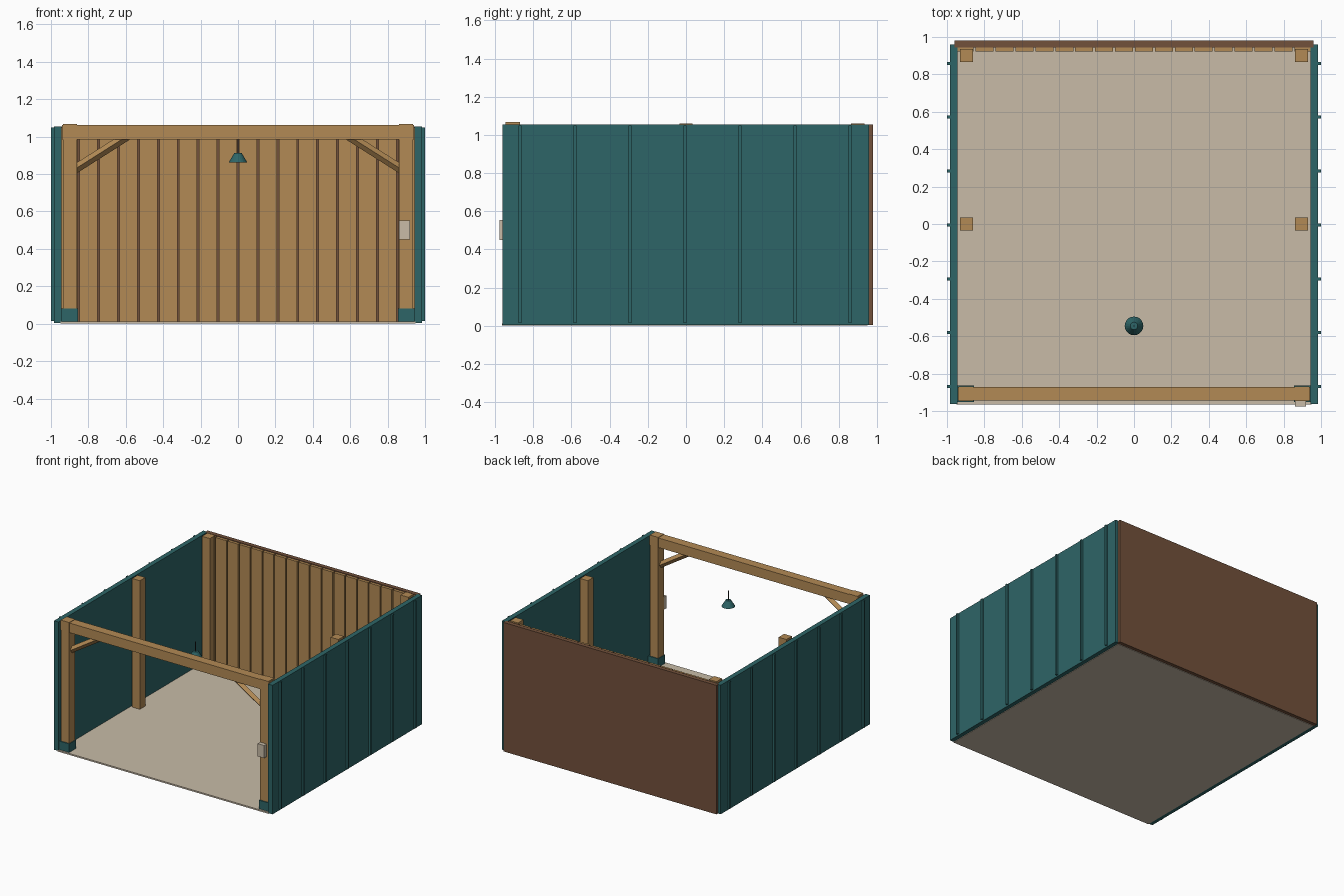
import bpy, math
from mathutils import Vector

cube = bpy.data.objects.get("Cube")
if cube:
    bpy.data.objects.remove(cube, do_unlink=True)


def material(name, r, g, b):
    m = bpy.data.materials.new(name)
    m.use_nodes = True
    m.diffuse_color = (r, g, b, 1)
    m.node_tree.nodes["Principled BSDF"].inputs["Base Color"].default_value = (r, g, b, 1)
    return m


teal = material("teal paint", 0.027, 0.13, 0.135)
wood = material("light timber", 0.45, 0.255, 0.09)
brown = material("dark timber", 0.17, 0.082, 0.044)
stone = material("pale concrete", 0.58, 0.50, 0.39)
black = material("black cord", 0.02, 0.02, 0.02)


def box(name, mat, x, y, z):
    """Box given by its (low, high) range on each axis."""
    bpy.ops.mesh.primitive_cube_add(size=1, location=[sum(r) / 2 for r in (x, y, z)])
    o = bpy.context.object
    o.name = name
    o.scale = [r[1] - r[0] for r in (x, y, z)]
    bpy.ops.object.transform_apply(location=False, rotation=False, scale=True)
    o.data.materials.append(mat)
    return o


def cone(name, mat, low, high, z, sides):
    bpy.ops.mesh.primitive_cone_add(vertices=sides, radius1=low, radius2=high,
                                    depth=z[1] - z[0], location=(0, -0.545, sum(z) / 2))
    o = bpy.context.object
    o.name = name
    o.data.materials.append(mat)
    return o


def span(s, a, b):
    """Range a..b, mirrored when s is -1."""
    return (a, b) if s > 0 else (-b, -a)


# Floor slab and back wall
box("floor", stone, (-0.95, 0.95), (-0.965, 0.95), (0, 0.012))
box("back_wall", brown, (-0.96, 0.96), (0.945, 0.98), (0.004, 1.055))

# Inner boards on the back wall, with narrow gaps
pitch = 0.1065
for i in range(-9, 9):
    left = max(i * pitch + 0.005, -0.944)
    right = min((i + 1) * pitch - 0.005, 0.944)
    box("back_board", wood, (left, right), (0.922, 0.946), (0.012, 1.05))

for s, side in ((1, "left"), (-1, "right")):
    # Side wall with outer battens
    box(side + "_wall", teal, span(s, 0.945, 0.985), (-0.962, 0.96), (0.004, 1.055))
    for i in range(-3, 4):
        y = i * 0.288 - 0.005
        box(side + "_batten", teal, span(s, 0.98, 1.0), (y - 0.008, y + 0.008), (0.015, 1.05))

    # Posts and front foot
    box(side + "_front_post", wood, span(s, 0.86, 0.935), (-0.945, -0.87), (0.01, 1.067))
    box(side + "_middle_post", wood, span(s, 0.86, 0.93), (-0.035, 0.035), (0.01, 1.06))
    box(side + "_back_post", wood, span(s, 0.86, 0.93), (0.865, 0.935), (0.01, 1.06))
    box(side + "_foot", teal, span(s, 0.855, 0.945), (-0.953, -0.863), (0.005, 0.082))

    # Diagonal brace, a square bar turned on its edge
    a, b = Vector((s * 0.89, -0.908, 0.815)), Vector((s * 0.59, -0.908, 1.005))
    bpy.ops.mesh.primitive_cylinder_add(vertices=4, radius=0.024, depth=(b - a).length,
                                        location=(a + b) / 2,
                                        rotation=(0, math.atan2(b.x - a.x, b.z - a.z), 0))
    brace = bpy.context.object
    brace.name = side + "_brace"
    brace.data.materials.append(wood)

# Front beam and the small box on the left post
box("front_beam", wood, (-0.94, 0.94), (-0.944, -0.871), (0.985, 1.063))
box("switch_box", stone, (0.86, 0.92), (-0.977, -0.944), (0.45, 0.553))

# Hanging lamp
cone("lamp_shade", teal, 0.05, 0.02, (0.862, 0.912), 20)
cone("lamp_cord", black, 0.004, 0.004, (0.91, 0.988), 8)
